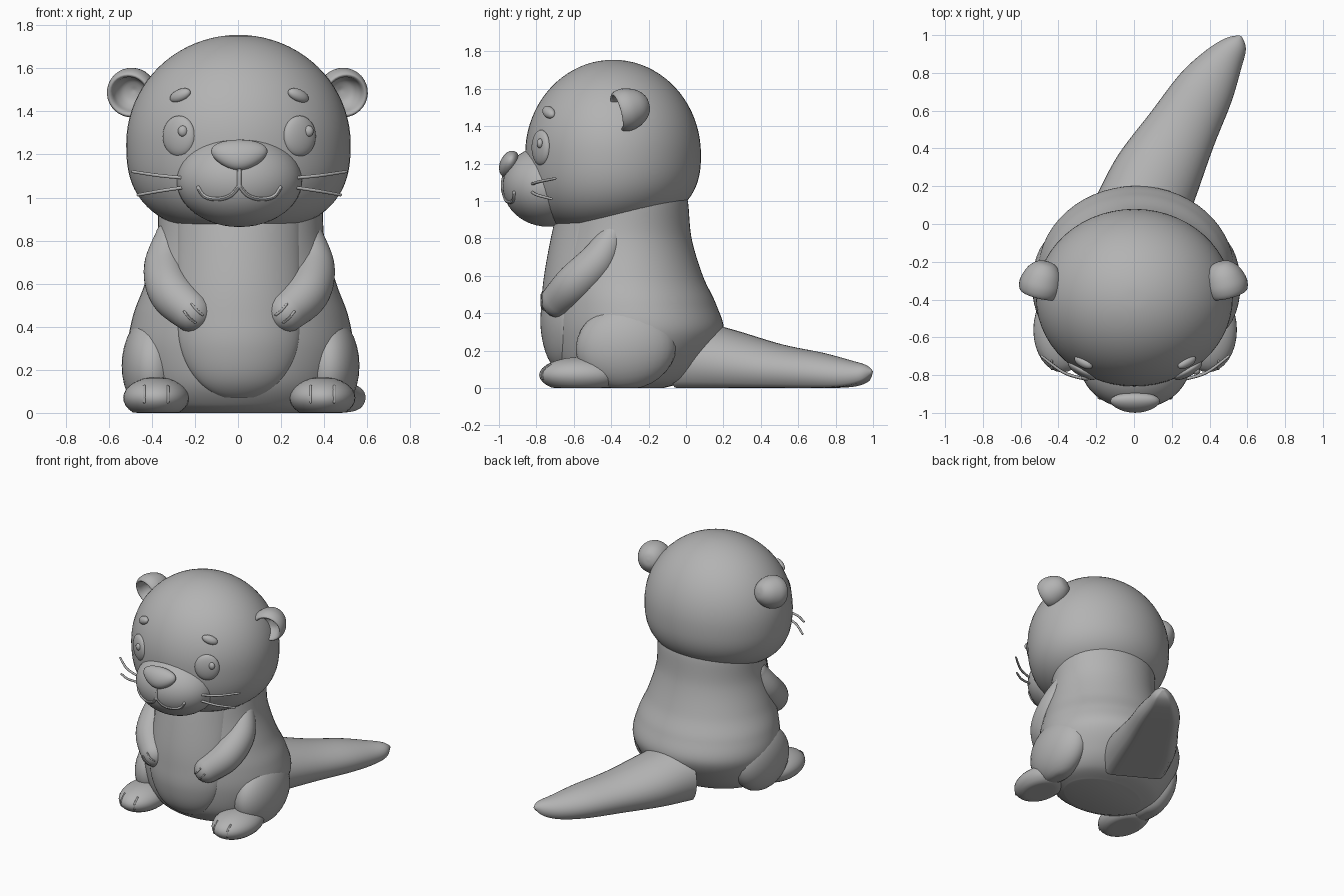
import bpy, bmesh, math
from mathutils import Vector, Matrix, Euler

cube = bpy.data.objects.get("Cube")
if cube:
    bpy.data.objects.remove(cube, do_unlink=True)

GREY = (0.45, 0.45, 0.45, 1)
clay = bpy.data.materials.new("clay_grey")
clay.use_nodes = True
clay.diffuse_color = GREY
shader = next(n for n in clay.node_tree.nodes if n.type == 'BSDF_PRINCIPLED')
shader.inputs["Base Color"].default_value = GREY
parts = []


# ---- helpers ----
def finish(name, bm, dx=0.006, matrix=None, recalc=True):
    if matrix is not None:
        bm.transform(matrix)
    bm.transform(Matrix.Translation((dx, 0, 0)))
    if recalc:
        bmesh.ops.recalc_face_normals(bm, faces=bm.faces[:])
    mesh = bpy.data.meshes.new(name)
    bm.to_mesh(mesh)
    bm.free()
    mesh.materials.append(clay)
    obj = bpy.data.objects.new(name, mesh)
    bpy.context.collection.objects.link(obj)
    parts.append(obj)
    return obj


def spline(points, steps=6):
    """Catmull-Rom through tuples of any length."""
    p = [points[0]] + list(points) + [points[-1]]
    out = []
    for i in range(1, len(p) - 2):
        for k in range(steps):
            t = k / steps
            out.append(tuple(
                b + t * (c - a) / 2 + t * t * (2 * a - 5 * b + 4 * c - d) / 2
                + t ** 3 * (3 * b - a - 3 * c + d) / 2
                for a, b, c, d in zip(p[i - 1], p[i], p[i + 1], p[i + 2])))
    return out + [tuple(points[-1])]


def circle(n):
    return [(math.cos(math.tau * k / n), math.sin(math.tau * k / n)) for k in range(n)]


def loft(name, rings, **options):
    """Closed skin over rings of points, capped at both ends."""
    bm = bmesh.new()
    rows = [[bm.verts.new(p) for p in ring] for ring in rings]
    n = len(rows[0])
    for a, b in zip(rows, rows[1:]):
        for k in range(n):
            bm.faces.new((a[k], a[(k + 1) % n], b[(k + 1) % n], b[k]))
    bm.faces.new(rows[0][::-1])
    bm.faces.new(rows[-1])
    return finish(name, bm, **options)


def tube(name, points, sides=24, steps=6, **options):
    """Round-ended limb through (x, y, z, radius) points."""
    path = [(Vector(p[:3]), p[3]) for p in spline(points, steps)]
    first = (path[1][0] - path[0][0]).normalized()
    last = (path[-1][0] - path[-2][0]).normalized()
    angles = [math.radians(a) for a in (15, 35, 55, 72, 86)]
    (p0, r0), (p1, r1) = path[0], path[-1]
    spine = [(p0 - first * r0 * math.sin(a), r0 * math.cos(a), first) for a in reversed(angles)]
    for i, (p, r) in enumerate(path):
        before, after = path[max(i - 1, 0)][0], path[min(i + 1, len(path) - 1)][0]
        spine.append((p, r, (after - before).normalized()))
    spine += [(p1 + last * r1 * math.sin(a), r1 * math.cos(a), last) for a in angles]
    q, prev, rings = first.to_track_quat('Z', 'Y'), first, []
    for p, r, t in spine:
        q = prev.rotation_difference(t) @ q
        prev = t
        rings.append([p + q @ Vector((r * c, r * s, 0)) for c, s in circle(sides)])
    return loft(name, rings, **options)


def ellipsoid(name, center, radii, rot=(0, 0, 0), shape=None, seg=32, **options):
    bm = bmesh.new()
    bmesh.ops.create_uvsphere(bm, u_segments=seg, v_segments=seg // 2, radius=1)
    if shape:
        for v in bm.verts:
            shape(v.co)
    bm.transform(Matrix.LocRotScale(Vector(center), Euler(rot), Vector(radii)))
    for v in bm.verts:
        v.co.z = max(v.co.z, 0)
    return finish(name, bm, **options)


def front_y(center, radii, x, z):
    """Front surface of an ellipsoid at x, z."""
    rest = 1 - ((x - center[0]) / radii[0]) ** 2 - ((z - center[2]) / radii[2]) ** 2
    return center[1] - radii[1] * math.sqrt(max(rest, 0))


def line_on(name, center, radii, points, r):
    """Thin bead following an ellipsoid's front."""
    tube(name, [(x, front_y(center, radii, x, z), z, r) for x, z in points], sides=8, steps=4)


# ---- body: height, centre y, half width, half depth ----
BODY = spline([(0, -.335, .3, .215), (.04, -.31, .4, .31), (.14, -.29, .47, .4),
               (.3, -.26, .52, .46), (.45, -.28, .5, .44), (.6, -.31, .445, .4),
               (.8, -.325, .39, .355), (1, -.315, .38, .325), (1.1, -.32, .36, .3)], 8)
loft("body", [[(rx * c, cy + ry * s, max(z, 0)) for c, s in circle(56)]
              for z, cy, rx, ry in BODY], dx=.012)

# ---- raised belly panel ----
bm = bmesh.new()
rows = []
for z, cy, rx, ry in BODY:
    if .07 < z < .95:
        fade = math.sqrt(1 - ((.4 - z) / .34) ** 2) if z < .4 else 1
        row = []
        for k in range(25):
            u = math.sin(math.pi * (k / 24 - .5))
            x = .285 * fade * u
            bulge = (.075 - .03 * z) * fade * math.sqrt(max(1 - u * u, 0))
            row.append(bm.verts.new((x, cy - ry * math.sqrt(1 - (x / rx) ** 2) - bulge + .008, z)))
        rows.append(row)
for a, b in zip(rows, rows[1:]):
    for k in range(len(a) - 1):
        bm.faces.new((a[k], a[k + 1], b[k + 1], b[k]))
finish("belly_panel", bm, recalc=False)

# ---- head: round crown, fuller cheeks ----
rings = []
for k in range(1, 40):
    a = math.pi * k / 40 - math.pi / 2
    t = math.sin(a)
    if t >= 0:
        z, r = 1.25 + .505 * t, math.cos(a)
    else:
        z, r = 1.25 + .41 * t, (1 - (-t) ** 2.6) ** (1 / 2.6)
    tilt = .1 * max(-t, 0)
    rings.append([(.521 * r * c, -.39 + .47 * r * s, z + tilt * .47 * r * s)
                  for c, s in circle(56)])
loft("head", rings, dx=.002)

# ---- muzzle, nose and mouth ----
MUZZLE, MUZZLE_R = (0, -.74, 1.08), (.292, .24, .217)
ellipsoid("muzzle", MUZZLE, MUZZLE_R, seg=48)


def nose_taper(co):
    co.x *= 1 + .3 * co.z


ellipsoid("nose", (0, -.945, 1.197), (.126, .05, .075), (-.4, 0, 0), nose_taper)
line_on("mouth_centre", MUZZLE, MUZZLE_R, [(0, 1.14), (0, 1.1), (0, 1.05)], .01)

# ---- tail: x, y, half width, top, bottom ----
TAIL = spline([(.02, .03, .25, .37, 0), (.12, .25, .235, .31, 0), (.255, .5, .19, .235, 0),
               (.38, .72, .155, .19, 0), (.475, .87, .105, .15, .008),
               (.54, .955, .06, .125, .035), (.565, .995, .008, .095, .08)])
loft("tail", [[(x + .87 * w * c, y - .49 * w * c,
                max(low, low + (top - low) * (.4 + .6 * s))) for c, s in circle(36)]
              for x, y, w, top, low in TAIL], dx=0)

# ---- ear cup profile: radius, depth ----
EAR = spline([(.004, .1), (.05, .09), (.09, .05), (.113, -.01), (.113, -.055), (.1, -.08),
              (.085, -.07), (.075, -.035), (.05, 0), (.004, .015)], 4)

# ---- mirrored parts ----
for side, s in (("left", 1), ("right", -1)):
    # ears
    place = Matrix.LocRotScale(Vector((s * .483, -.295, 1.495)), Euler((.25, 0, s * .25)), None)
    loft(side + "_ear", [[(r * c, y, r * k) for c, k in circle(32)] for r, y in EAR],
         dx=-.003, matrix=place)

    # eyes, highlights and brows
    ellipsoid(side + "_eye", (s * .28, -.775, 1.285), (.085, .032, .095), (0, 0, s * .52))
    spark_x, spark_y = (.322, -.78) if s > 0 else (-.262, -.812)
    ellipsoid(side + "_eye_highlight", (spark_x, spark_y, 1.308), (.023, .018, .026), seg=16)
    ellipsoid(side + "_brow", (s * .274, -.733, 1.474), (.056, .026, .03),
              (-.4, s * .35, s * .5), seg=24)

    # smile and whiskers
    line_on(side + "_smile", MUZZLE, MUZZLE_R,
            [(0, 1.055), (s * .04, 1.01), (s * .1, .993), (s * .16, 1.005), (s * .19, 1.045)], .01)
    tube(side + "_upper_whisker", [(s * .27, -.82, 1.092, .008), (s * .38, -.785, 1.103, .008),
                                   (s * .495, -.7, 1.12, .007)], sides=10)
    tube(side + "_lower_whisker", [(s * .27, -.82, 1.045, .008), (s * .37, -.79, 1.03, .008),
                                   (s * .47, -.72, 1.012, .007)], sides=10)

    # arms with finger lines
    tube(side + "_arm", [(s * .32, -.39, .82, .07), (s * .343, -.47, .68, .1),
                         (s * .312, -.59, .56, .108), (s * .222, -.68, .47, .095)], sides=32)
    for dx, dz in ((0, 0), (.035, -.035)):
        line_on(side + "_finger_line", (s * .222, -.68, .47), (.097, .097, .097),
                [(s * (.17 + dx), .455 + dz), (s * (.195 + dx), .475 + dz),
                 (s * (.22 + dx), .505 + dz)], .006)

    # thighs
    ellipsoid(side + "_thigh", (s * .41, -.32, .22), (.142, .27, .23), (.15, 0, 0), dx=.012)

    # flat-soled feet with toe lines
    FOOT, FOOT_R = (s * .386, -.56, .07), (.153, .225, .096)
    ellipsoid(side + "_foot", FOOT, FOOT_R)
    for dx in (-.055, .055):
        x = FOOT[0] + dx
        line_on(side + "_toe_line", FOOT, FOOT_R, [(x, .05), (x, .09), (x, .125)], .006)

# ---- smooth shading with crisp soles ----
bpy.ops.object.select_all(action='DESELECT')
for obj in parts:
    obj.select_set(True)
bpy.context.view_layer.objects.active = parts[0]
bpy.ops.object.shade_smooth_by_angle(angle=math.radians(45))
